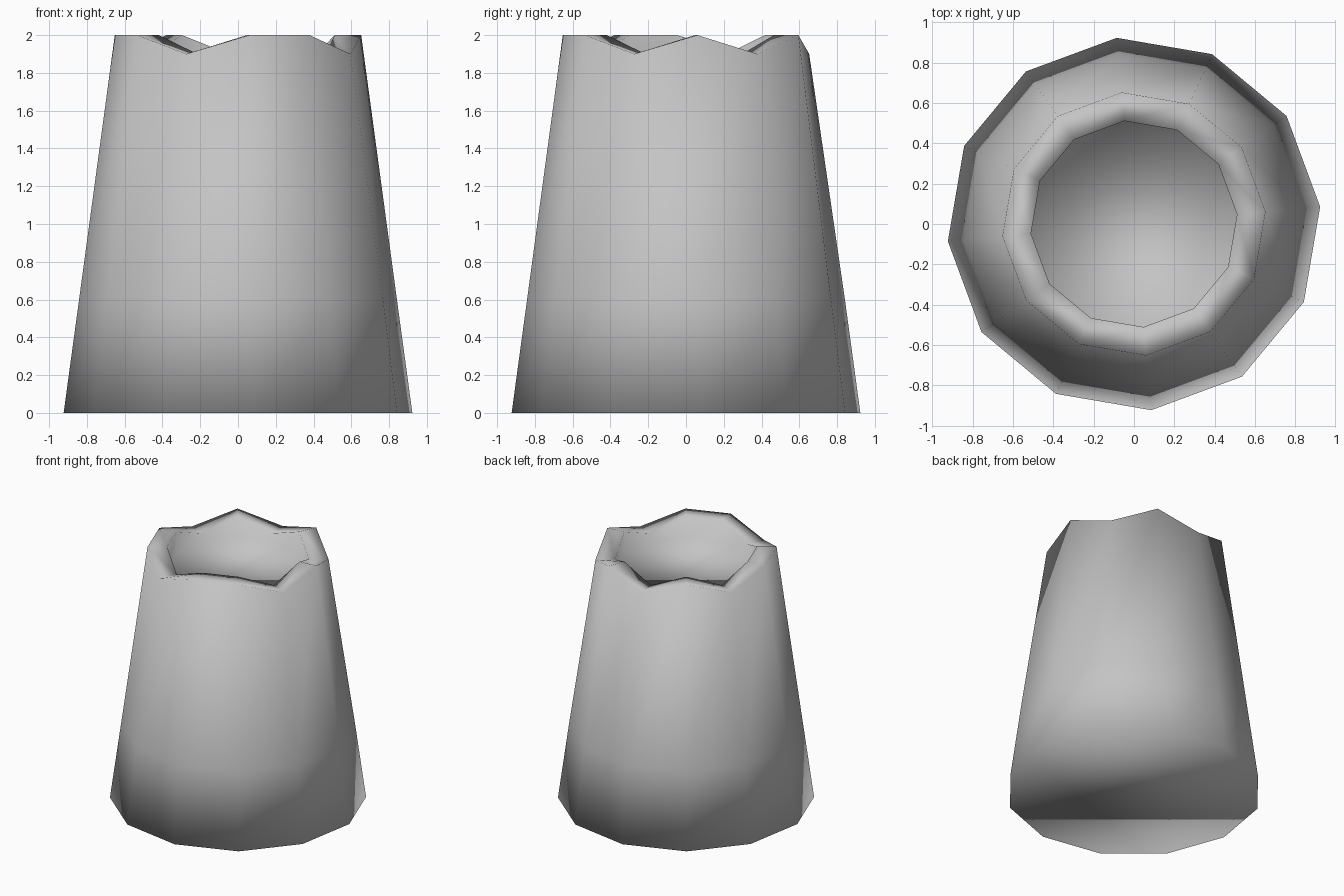
import bpy
import bmesh
from math import cos, sin, radians

cube = bpy.data.objects.get("Cube")
if cube:
    bpy.data.objects.remove(cube, do_unlink=True)

SIDES = 12
TURN = 5.3
TOP, NOTCH = 2.0, 1.9
NOTCHED = (1, 3, 5, 8, 11)   # rim corners that are chipped lower

stone = bpy.data.materials.new("stone grey")
stone.use_nodes = True
colour = (0.55, 0.55, 0.55, 1)
stone.diffuse_color = colour
stone.node_tree.nodes["Principled BSDF"].inputs["Base Color"].default_value = colour

bm = bmesh.new()


def ring(radius, height):
    """Ring of corners; height is a function of the corner number."""
    verts = []
    for i in range(SIDES):
        a = radians(TURN + i * 360 / SIDES)
        verts.append(bm.verts.new((radius * cos(a), radius * sin(a), height(i))))
    return verts


def rim_height(i):
    return NOTCH if i in NOTCHED else TOP


# Base, lower wall, outer rim, inner rim and the shallow hollow
rings = [
    ring(0.927, lambda i: 0),
    ring(0.845, lambda i: 0.6),
    ring(0.655, rim_height),
    ring(0.513, rim_height),
    ring(0.513, lambda i: 1.83),
]
for low, high in zip(rings, rings[1:]):
    for i in range(SIDES):
        j = (i + 1) % SIDES
        bm.faces.new((low[i], low[j], high[j], high[i]))

# Underside and hollow floor
bm.faces.new(rings[0][::-1])
bm.faces.new(rings[-1])
for face in bm.faces:
    face.smooth = True

mesh = bpy.data.meshes.new("tapered_stump")
bm.to_mesh(mesh)
bm.free()
mesh.materials.append(stone)
stump = bpy.data.objects.new("tapered_stump", mesh)
bpy.context.collection.objects.link(stump)
